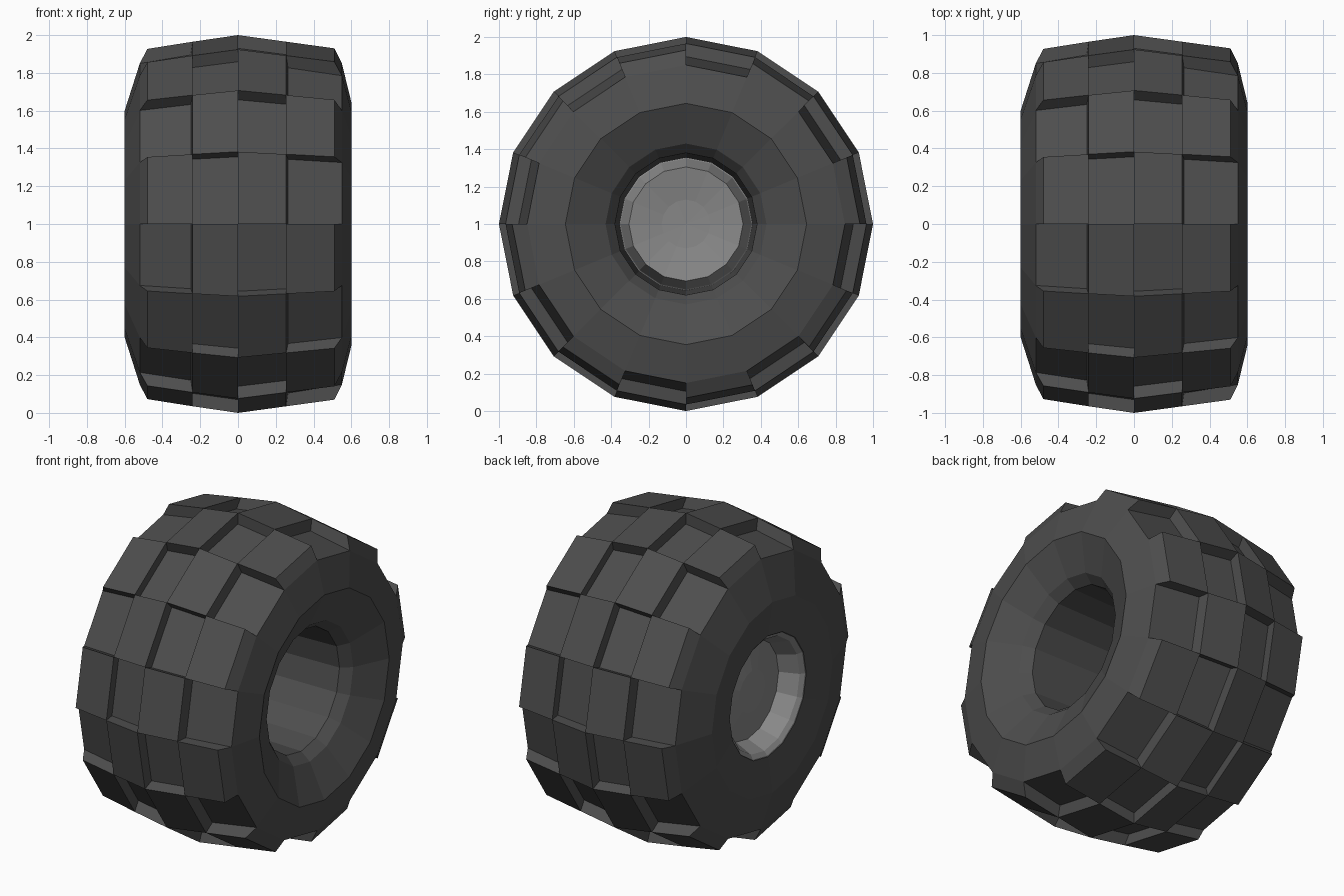
import bpy, bmesh
from math import sin, cos, pi

if "Cube" in bpy.data.objects:
    bpy.data.objects.remove(bpy.data.objects["Cube"])

N = 16      # facets around the axle
ZC = 1.0    # axle height


def pt(x, r, k):
    a = 2 * pi * k / N
    return (x, r * cos(a), ZC + r * sin(a))


def face(bm, pts):
    bm.faces.new([bm.verts.new(p) for p in pts])


def strip(bm, profile, skip=lambda i, k: False):
    # revolve an (x, radius) profile round the axle, leaving out skipped cells
    for i, ((x0, r0), (x1, r1)) in enumerate(zip(profile, profile[1:])):
        for k in range(N):
            if skip(i, k):
                continue
            pts = [pt(x0, r0, k), pt(x1, r1, k), pt(x1, r1, k + 1)]
            if r0 > 0 and r1 > 0:
                pts.append(pt(x0, r0, k + 1))
            elif r0 > 0:
                pts = [pt(x0, r0, k), pt(x1, 0, k), pt(x0, r0, k + 1)]
            face(bm, pts)


def finish(name, bm, grey):
    bmesh.ops.remove_doubles(bm, verts=bm.verts, dist=0.0005)
    bmesh.ops.recalc_face_normals(bm, faces=bm.faces)
    me = bpy.data.meshes.new(name)
    bm.to_mesh(me)
    bm.free()
    ob = bpy.data.objects.new(name, me)
    bpy.context.collection.objects.link(ob)
    mat = bpy.data.materials.new(name + "_grey")
    mat.diffuse_color = (grey, grey, grey, 1)
    mat.use_nodes = True
    mat.node_tree.nodes["Principled BSDF"].inputs["Base Color"].default_value = mat.diffuse_color
    me.materials.append(mat)


# Tyre: side walls, tread floor and deep inner barrel
tyre = [(-.57, .38), (-.6, .6), (-.52, .85), (-.25, .895), (0, .93),
        (.265, .895), (.55, .85), (.6, .645), (.5, .43), (.44, .38),
        (-.54, .355), (-.57, .38)]
# Outer edges of the raised tread lugs in the four columns
lug_top = [(-.48, .927), (-.24, .965), (0, 1.0), (.255, .965), (.51, .93)]


def raised(i, k):
    return 2 <= i <= 5 and (k + i) % 2 == 1


bm = bmesh.new()
strip(bm, tyre, raised)

# Tread lugs in a checker pattern
for c in range(4):
    for k in range(N):
        if not raised(c + 2, k):
            continue
        low, high = tyre[c + 2:c + 4], lug_top[c:c + 2]
        b = [pt(*low[0], k), pt(*low[1], k), pt(*low[1], k + 1), pt(*low[0], k + 1)]
        t = [pt(*high[0], k), pt(*high[1], k), pt(*high[1], k + 1), pt(*high[0], k + 1)]
        face(bm, t)
        for j in range(4):
            n = (j + 1) % 4
            face(bm, [b[j], b[n], t[n], t[j]])
finish("tyre", bm, 0.075)

# Hub: shallow dish closing the far side of the barrel
bm = bmesh.new()
strip(bm, [(-.565, .375), (-.545, .35), (-.43, .305), (-.46, .13), (-.465, 0)])
finish("hub", bm, 0.25)
